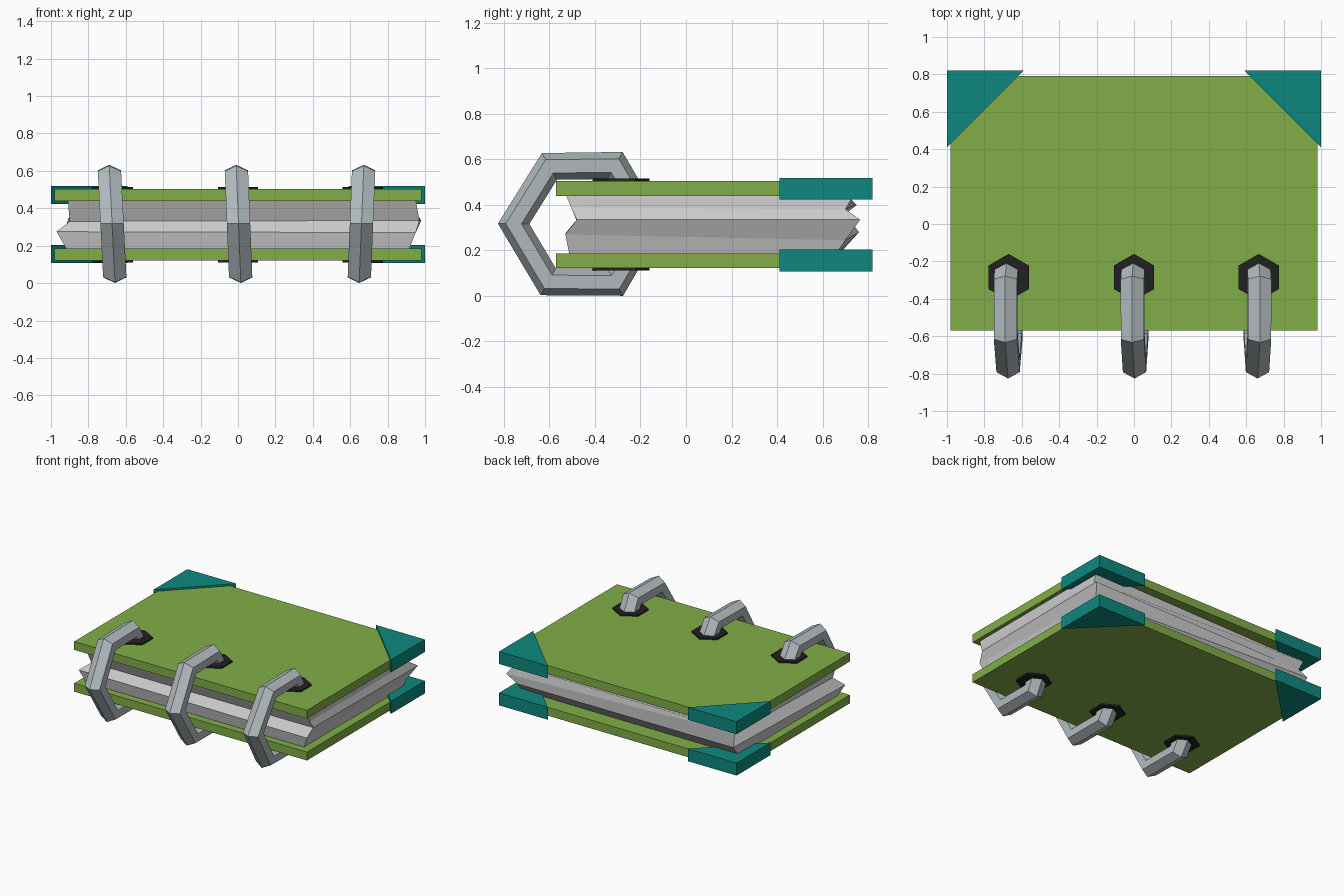
import bpy, bmesh, math
from mathutils import Vector

if "Cube" in bpy.data.objects:
    bpy.data.objects.remove(bpy.data.objects["Cube"])

MID = 0.313  # height of the horizontal mirror plane


def material(name, rgb):
    m = bpy.data.materials.new(name)
    m.diffuse_color = (*rgb, 1)
    m.use_nodes = True
    m.node_tree.nodes["Principled BSDF"].inputs["Base Color"].default_value = m.diffuse_color
    return m


GREEN = material("cover_green", (0.22, 0.42, 0.065))
TEAL = material("corner_teal", (0.004, 0.25, 0.21))
BLACK = material("grommet_black", (0.015, 0.015, 0.015))
STEEL = material("ring_steel", (0.45, 0.5, 0.52))


def loft(name, loops, mat=None):
    """Skin a list of equal-length vertex loops and cap both ends."""
    bm = bmesh.new()
    rows = [[bm.verts.new(p) for p in loop] for loop in loops]
    n = len(rows[0])
    for a, b in zip(rows, rows[1:]):
        for i in range(n):
            j = (i + 1) % n
            bm.faces.new((a[i], a[j], b[j], b[i]))
    bm.faces.new(rows[0][::-1])
    bm.faces.new(rows[-1])
    bmesh.ops.recalc_face_normals(bm, faces=bm.faces)
    mesh = bpy.data.meshes.new(name)
    bm.to_mesh(mesh)
    bm.free()
    ob = bpy.data.objects.new(name, mesh)
    bpy.context.collection.objects.link(ob)
    if mat:
        mesh.materials.append(mat)
    return ob


def slab(name, outline, z0, z1, mat):
    return loft(name, [[(x, y, z) for x, y in outline] for z in (z0, z1)], mat)


# Covers, corner guards and grommets, mirrored above and below
for side, s in (("top", 1), ("bottom", -1)):
    slab(side + "_cover", [(-0.98, -0.57), (0.98, -0.57), (0.98, 0.79), (-0.98, 0.79)],
         MID + s * 0.127, MID + s * 0.191, GREEN)
    for hand, k in (("left", -1), ("right", 1)):
        slab(f"{side}_{hand}_corner_guard", [(k, 0.82), (k * 0.59, 0.82), (k, 0.41)],
             MID + s * 0.11, MID + s * 0.205, TEAL)
    for cx in (-0.67, 0, 0.667):
        hexagon = [(cx + 0.125 * math.sin(i * math.pi / 3),
                    -0.285 + 0.125 * math.cos(i * math.pi / 3)) for i in range(6)]
        slab(side + "_grommet", hexagon, MID + s * 0.18, MID + s * 0.202, BLACK)

# Pages: uneven stack, loops run front right, back right, back left, front left
loft("pages", [
    [(0.91, -0.51, 0.17), (0.92, 0.65, 0.17), (-0.91, 0.66, 0.17), (-0.91, -0.51, 0.17)],
    [(0.95, -0.53, 0.27), (0.93, 0.70, 0.245), (-0.93, 0.76, 0.28), (-0.97, -0.53, 0.275)],
    [(0.97, -0.48, 0.335), (0.98, 0.765, 0.335), (-0.90, 0.70, 0.36), (-0.90, -0.48, 0.33)],
    [(0.96, -0.505, 0.39), (0.95, 0.70, 0.38), (-0.90, 0.75, 0.40), (-0.905, -0.505, 0.39)],
    [(0.95, -0.53, 0.45), (0.95, 0.74, 0.45), (-0.91, 0.70, 0.45), (-0.91, -0.53, 0.45)],
])

# Binding rings: six-sided bar swept along an open bent path
PATH = [Vector(p) for p in ((-0.24, 0.45), (-0.312, 0.573), (-0.6, 0.569), (-0.757, 0.317),
                            (-0.605, 0.062), (-0.31, 0.06), (-0.24, 0.18))]


def ring(name, cx, lean):
    loops = []
    for i, p in enumerate(PATH):
        d0 = (p - PATH[max(i - 1, 0)]).normalized()
        d1 = (PATH[min(i + 1, len(PATH) - 1)] - p).normalized()
        t = (d0 + d1).normalized()
        normal = Vector((t.y, -t.x))
        stretch = 1 / max(t.dot(d1 if d1.length else d0), 0.5)
        loop = []
        for k in range(6):
            a = k * math.pi / 3
            q = p + normal * 0.059 * stretch * math.cos(a)
            loop.append((cx + lean * (q.y - MID) + 0.072 * math.sin(a), q.x, q.y))
        loops.append(loop)
    return loft(name, loops, STEEL)


ring("left_ring", -0.673, -0.05)
ring("middle_ring", 0.003, -0.04)
ring("right_ring", 0.66, 0.04)
